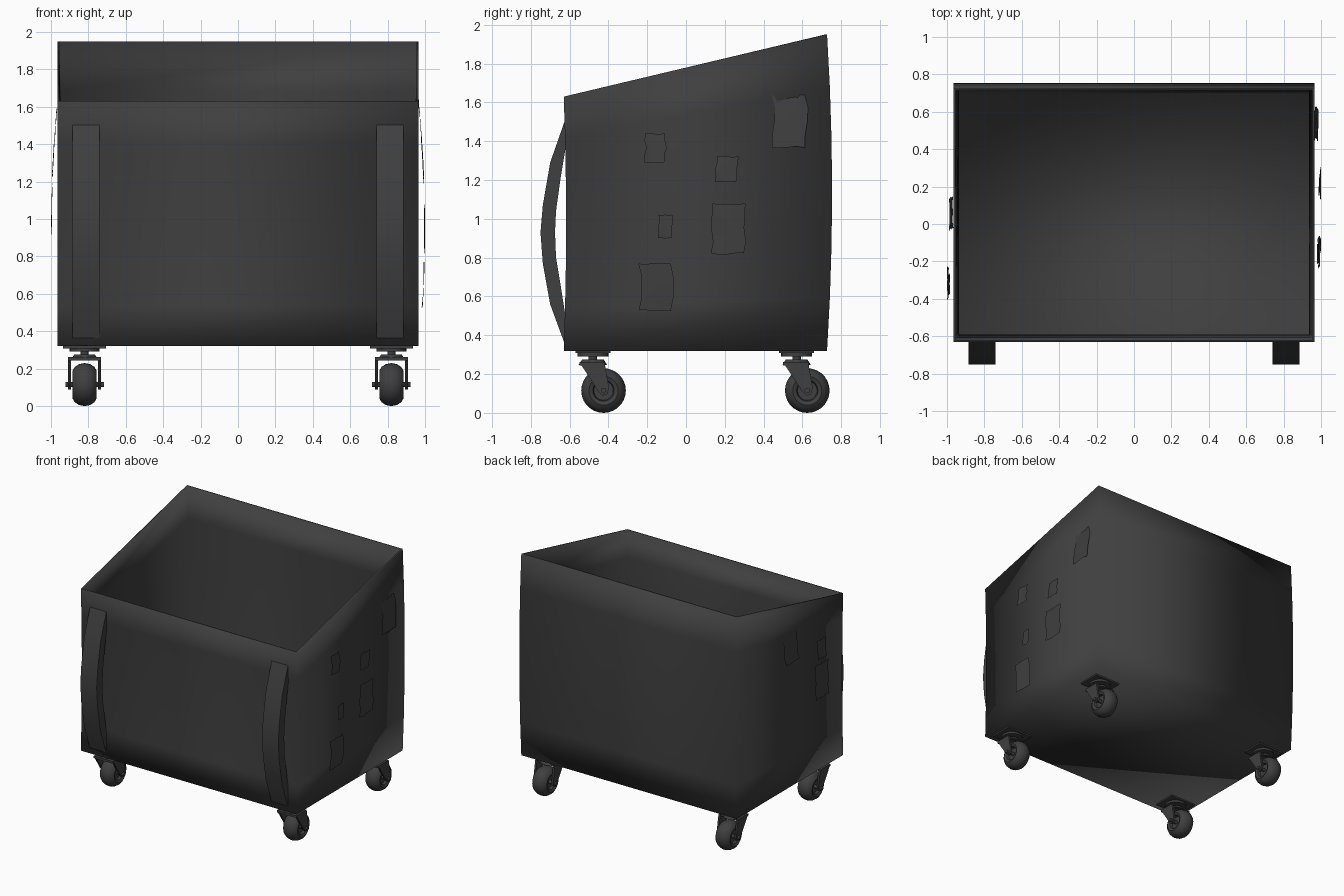
import bpy, bmesh, math, random
from mathutils import Vector

if "Cube" in bpy.data.objects:
    bpy.data.objects.remove(bpy.data.objects["Cube"])

random.seed(4)
mat = bpy.data.materials.new("dark_rubber")
mat.diffuse_color = (0.05, 0.05, 0.05, 1)
mat.use_nodes = True
mat.node_tree.nodes["Principled BSDF"].inputs["Base Color"].default_value = mat.diffuse_color


def finish(name, bm, angle=None, recalc=True):
    if recalc:
        bmesh.ops.recalc_face_normals(bm, faces=bm.faces)
    me = bpy.data.meshes.new(name)
    bm.to_mesh(me)
    bm.free()
    ob = bpy.data.objects.new(name, me)
    bpy.context.collection.objects.link(ob)
    me.materials.append(mat)
    bpy.ops.object.select_all(action='DESELECT')
    ob.select_set(True)
    bpy.context.view_layer.objects.active = ob
    if angle is None:
        bpy.ops.object.shade_smooth()
    else:
        bpy.ops.object.shade_smooth_by_angle(angle=math.radians(angle))
    return ob


def bridge(bm, rings, closed=False):
    n = len(rings[0])
    pairs = list(zip(rings, rings[1:]))
    if closed:
        pairs.append((rings[-1], rings[0]))
    for a, b in pairs:
        for i in range(n):
            j = (i + 1) % n
            bm.faces.new((a[i], a[j], b[j], b[i]))


def box(name, lo, hi):
    bm = bmesh.new()
    bmesh.ops.create_cube(bm, size=1)
    for v in bm.verts:
        v.co = [(l + h) / 2 + c * (h - l) for l, h, c in zip(lo, hi, v.co)]
    return finish(name, bm, 30)


def cylinder(name, centre, r, depth, axis='Z', r2=None):
    bm = bmesh.new()
    bmesh.ops.create_cone(bm, cap_ends=True, segments=24, radius1=r,
                          radius2=r if r2 is None else r2, depth=depth)
    for v in bm.verts:
        if axis == 'X':
            v.co = (v.co.z, v.co.x, v.co.y)
        v.co += Vector(centre)
    return finish(name, bm, 35)


# Open bin with sloping rim, bowed back and thin walls
def bin_ring(bm, t, inset, floor):
    bow = 4 * t * (1 - t)
    x = 0.965 - inset
    yf = -0.63 + 0.012 * bow + inset
    yb = 0.727 + 0.026 * bow - inset
    zf = floor + t * (1.63 - floor)
    zb = floor + t * (1.95 - floor)
    return [bm.verts.new(p) for p in
            ((-x, yf, zf), (x, yf, zf), (x, yb, zb), (-x, yb, zb))]


bm = bmesh.new()
steps = [i / 6 for i in range(7)]
rings = [bin_ring(bm, t, 0, 0.32) for t in steps]
rings += [bin_ring(bm, t, 0.03 - 0.02 * t ** 3, 0.36) for t in reversed(steps)]
bridge(bm, rings)
bm.faces.new(rings[0])
bm.faces.new(rings[-1])
finish("bin_body", bm)

# Bowed grab handles on the front
outer = [(-.625, 1.505), (-.70, 1.29), (-.738, 1.07), (-.75, .93),
         (-.738, .77), (-.70, .56), (-.625, .355)]
inner = [(-.615, 1.40), (-.645, 1.22), (-.67, 1.04), (-.675, .93),
         (-.67, .80), (-.645, .65), (-.615, .46)]
for side, label in ((-1, "left"), (1, "right")):
    bm = bmesh.new()
    rings = []
    for (yo, zo), (yi, zi) in zip(outer, inner):
        rings.append([bm.verts.new((side * 0.813 + dx, y, z)) for dx, y, z in
                      ((-.073, yo, zo), (.073, yo, zo), (.073, yi, zi), (-.073, yi, zi))])
    bridge(bm, rings)
    bm.faces.new(rings[0])
    bm.faces.new(rings[-1])
    finish(label + "_handle", bm, 40)


# Rounded wheel turned about its axle
def wheel(name, cx, cy, cz):
    profile = [(.02, .035), (.05, .035), (.055, .055), (.075, .064), (.095, .052),
               (.109, .03), (.115, 0)]
    profile += [(r, -x) for r, x in reversed(profile[:-1])]
    bm = bmesh.new()
    rings = []
    for r, x in profile:
        rings.append([bm.verts.new((cx + x, cy + r * math.cos(a), cz + r * math.sin(a)))
                      for a in (i * math.tau / 28 for i in range(28))])
    bridge(bm, rings)
    bm.faces.new(rings[0])
    bm.faces.new(rings[-1])
    finish(name, bm, 50)


# Swivel castors: plate, bearing, fork, axle, wheel
def castor(tag, cx, cy):
    box(tag + "_plate", (cx - .115, cy - .09, .308), (cx + .115, cy + .09, .325))
    cylinder(tag + "_bearing", (cx, cy, .30), .08, .018)
    cylinder(tag + "_stem", (cx, cy, .28), .022, .045)
    cylinder(tag + "_swivel_cap", (cx, cy, .262), .073, .028, r2=.055)
    wy, wz = cy + .055, .115
    cheek = [(cy - .07, .262), (cy + .06, .262), (wy + .028, wz + .015),
             (wy + .02, wz - .018), (wy - .005, wz - .026), (wy - .026, wz - .005)]
    for s in (-1, 1):
        bm = bmesh.new()
        rings = [[bm.verts.new((cx + s * x, y, z)) for y, z in cheek] for x in (.072, .088)]
        bridge(bm, rings)
        bm.faces.new(rings[0])
        bm.faces.new(rings[1])
        finish(tag + "_fork_cheek", bm, 30)
    box(tag + "_fork_bridge", (cx - .088, cy - .07, .245), (cx + .088, cy + .05, .262))
    cylinder(tag + "_axle", (cx, wy, wz), .014, .205, 'X')
    wheel(tag + "_wheel", cx, wy, wz)


for sx, lx in ((-1, "left"), (1, "right")):
    for y, ly in ((-.48, "front"), (.57, "back")):
        castor(ly + "_" + lx + "_castor", sx * 0.82, y)


# Peeling paper patches on both sides
def patch(name, side, y0, y1, z0, z1, n=4):
    bm = bmesh.new()
    grid = []
    for i in range(n + 1):
        wob = random.uniform(-.07, .07) * (y1 - y0)
        row = []
        for j in range(n + 1):
            y = y0 + (y1 - y0) * j / n + wob
            z = z0 + (z1 - z0) * i / n + random.uniform(-.02, .02) * (z1 - z0)
            x = .997 - .07 * (z - .95) ** 2 + random.uniform(-.003, .003)
            row.append(bm.verts.new((side * x, y, z)))
        grid.append(row)
    for i in range(n):
        for j in range(n):
            f = [grid[i][j], grid[i][j + 1], grid[i + 1][j + 1], grid[i + 1][j]]
            bm.faces.new(f if side > 0 else f[::-1])
    finish(name, bm, recalc=False)


for p in ((.45, .62, 1.37, 1.64), (-.21, -.105, 1.29, 1.44), (.155, .265, 1.19, 1.32),
          (-.14, -.07, .90, 1.02), (.13, .30, .82, 1.08), (-.24, -.075, .53, .77)):
    patch("right_patch", 1, *p)
for p in ((-.03, .14, 1.33, 1.59), (-.38, -.27, 1.23, 1.38), (-.40, -.23, .92, 1.19)):
    patch("left_patch", -1, *p)
